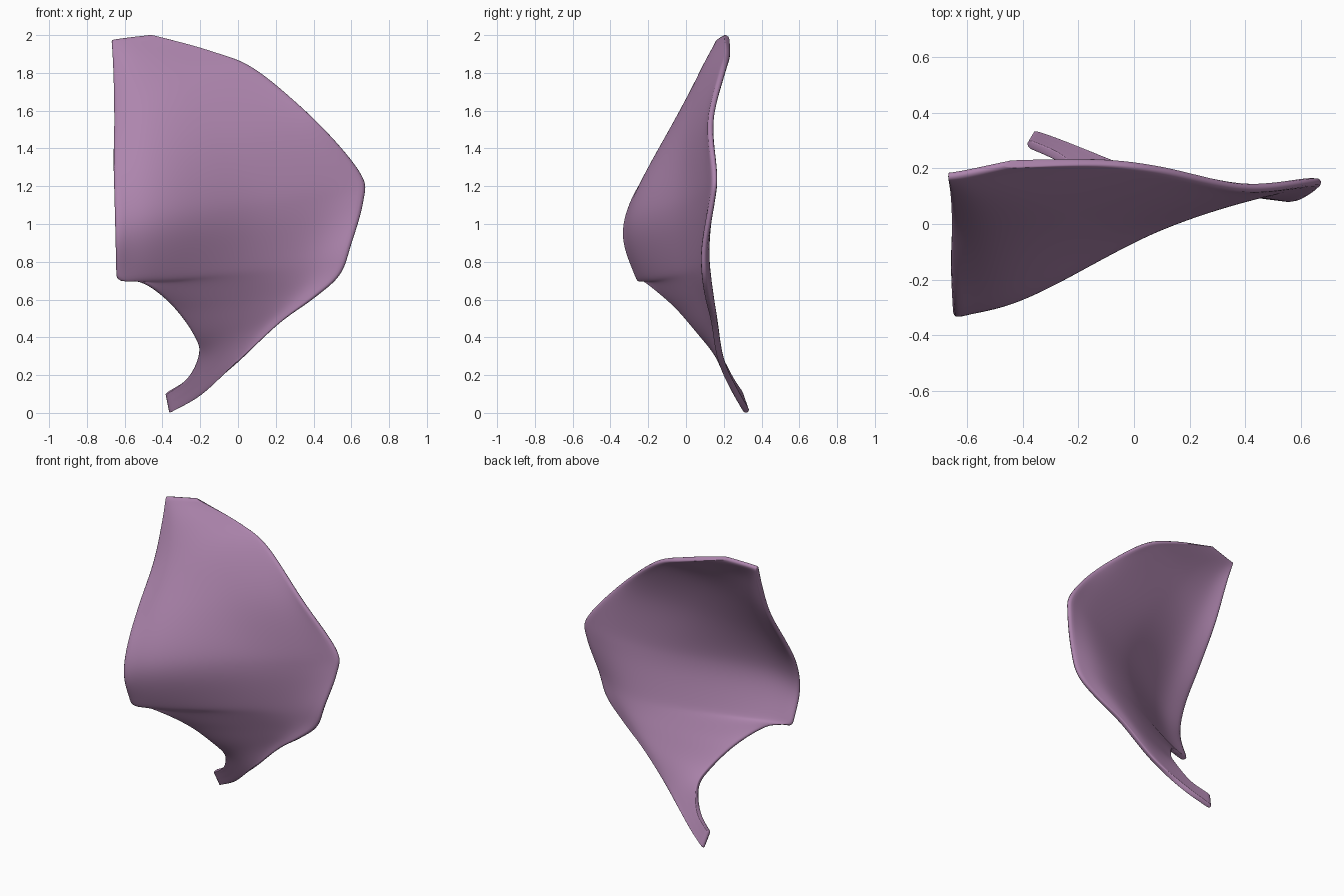
import bpy
from mathutils import Vector

cube = bpy.data.objects.get("Cube")
if cube:
    bpy.data.objects.remove(cube)

# Matching points on the inner edge (side and notch) and outer rim, top to tip
inner = [(-.67, .175, 1.975), (-.66, .125, 1.83), (-.655, .02, 1.58), (-.66, -.14, 1.34),
         (-.655, -.28, 1.12), (-.65, -.325, .92), (-.645, -.25, .705), (-.5, -.2, .685),
         (-.355, -.06, .575), (-.24, .075, .425), (-.205, .16, .32), (-.265, .235, .185),
         (-.385, .29, .1)]
outer = [(-.47, .215, 2), (-.13, .225, 1.905), (.1, .2, 1.81), (.41, .13, 1.55),
         (.65, .155, 1.27), (.665, .14, 1.12), (.6, .095, .89), (.54, .095, .73),
         (.4, .115, .605), (.22, .15, .475), (0, .185, .27), (-.2, .27, .1),
         (-.365, .325, 0)]

# Depth of the dish at each row: forward near the inner edge, back near the rim
swell = [0, -.035, -.06, -.06, -.05, -.035, -.015, .03, .015, 0, 0, 0, 0]
middle = [0, -.03, -.055, -.01, .035, .05, .06, .085, .052, .012, 0, 0, 0]
hollow = [0, -.01, -.02, .01, .035, .055, .08, .085, .057, .02, 0, 0, 0]
CORNER = 6  # row where the side edge turns sharply into the notch


def spline(points, steps):
    """Smooth curve passing through all the points."""
    pts = [Vector(p) for p in points]
    pts = [2 * pts[0] - pts[1]] + pts + [2 * pts[-1] - pts[-2]]
    out = []
    for a, b, c, d in zip(pts, pts[1:], pts[2:], pts[3:]):
        for i in range(steps):
            t = i / steps
            out.append(b + (c - a) * t / 2 + (2 * a - 5 * b + 4 * c - d) * t * t / 2
                       + (3 * b - a - 3 * c + d) * t ** 3 / 2)
    return out + [pts[-2]]


# Cross sections from edge to rim
rows = []
for a, b, *pushes in zip(inner, outer, swell, middle, hollow):
    a, b = Vector(a), Vector(b)
    section = [a.lerp(b, t) for t in (0, .2, .5, .8, 1)]
    for point, push in zip(section[1:4], pushes):
        point.y += push
    rows.append(spline(section, 6))

# Lengthwise rails: the corner is sharp at the edge and fades out inward
rails = []
for i, rail in enumerate(zip(*rows)):
    smooth = spline(rail, 5)
    sharp = spline(rail[:CORNER + 1], 5) + spline(rail[CORNER:], 5)[1:]
    rails.append([s.lerp(p, max(0, 1 - i / 6)) for s, p in zip(smooth, sharp)])

# Even out the depth of the interior, leaving the border in place
for _ in range(12):
    depth = [[p.y for p in rail] for rail in rails]
    for i in range(1, len(rails) - 1):
        for j in range(1, len(rails[0]) - 1):
            around = depth[i - 1][j] + depth[i + 1][j] + depth[i][j - 1] + depth[i][j + 1]
            rails[i][j].y = (depth[i][j] + around / 4) / 2

n = len(rails[0])
verts = [p for rail in rails for p in rail]
faces = [(i * n + j, i * n + j + 1, (i + 1) * n + j + 1, (i + 1) * n + j)
         for i in range(len(rails) - 1) for j in range(n - 1)]
mesh = bpy.data.meshes.new("curved_plate")
mesh.from_pydata(verts, [], faces)
plate = bpy.data.objects.new("curved_plate", mesh)
bpy.context.collection.objects.link(plate)

# Thin shell with softened rim
shell = plate.modifiers.new("shell", 'SOLIDIFY')
shell.thickness = .032
shell.offset = 0
soft = plate.modifiers.new("soft", 'SUBSURF')
soft.levels = soft.render_levels = 1

mauve = bpy.data.materials.new("mauve")
mauve.use_nodes = True
mauve.diffuse_color = (.42, .235, .42, 1)
mauve.node_tree.nodes["Principled BSDF"].inputs["Base Color"].default_value = (.42, .235, .42, 1)
mesh.materials.append(mauve)

bpy.context.view_layer.objects.active = plate
plate.select_set(True)
bpy.ops.object.shade_smooth()
